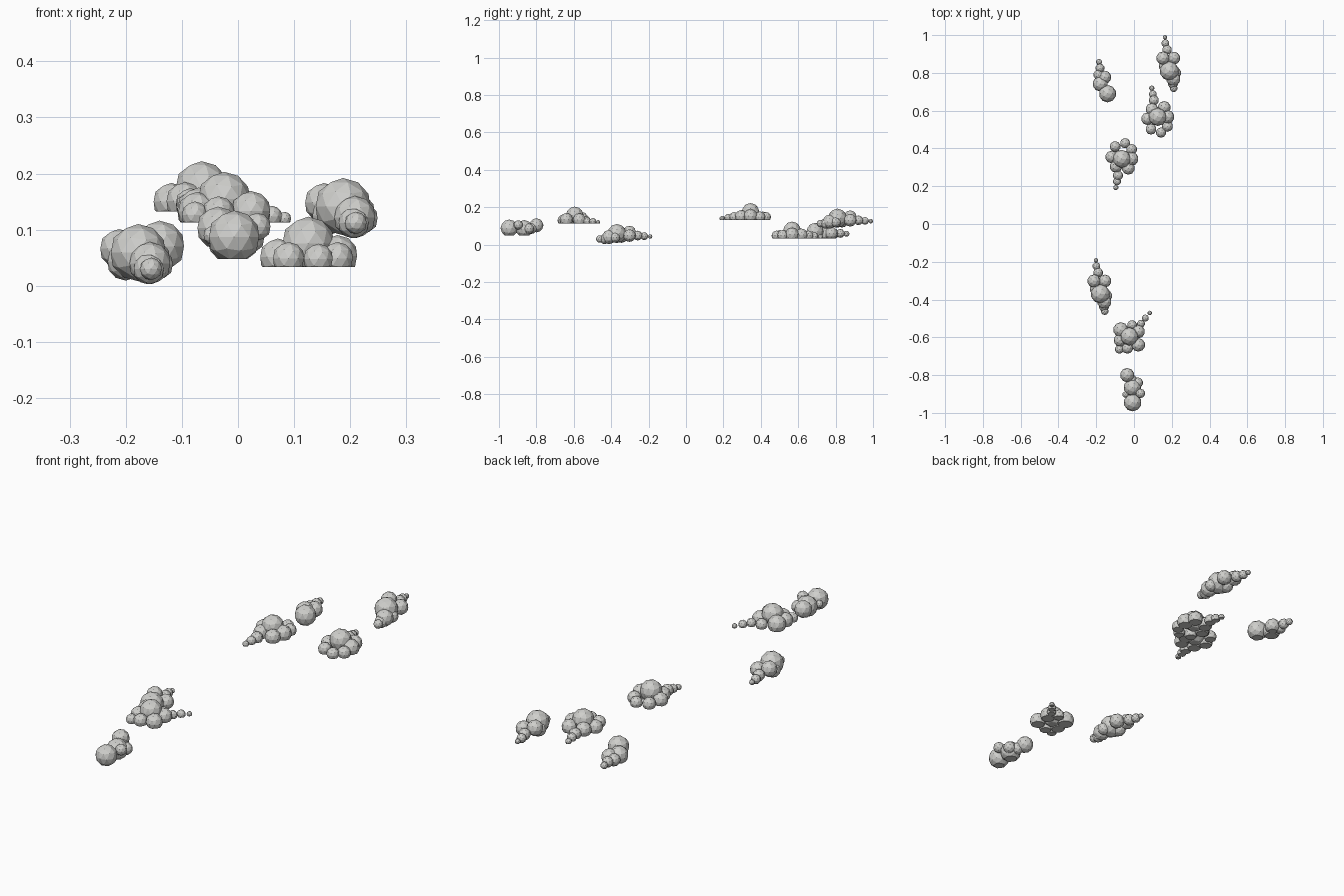
import bpy, bmesh
from mathutils import Vector, Matrix

white = bpy.data.materials.new("cloud_white")
white.diffuse_color = (0.62, 0.62, 0.60, 1)


def cloud(name, puffs, base):
    """Low-poly puffs (x, y, z, r), each sliced flat at the base height."""
    bm = bmesh.new()
    for x, y, z, r in puffs:
        part = bmesh.new()
        bmesh.ops.create_icosphere(part, subdivisions=2, radius=r,
                                   matrix=Matrix.Translation((x, y, z)))
        cut = bmesh.ops.bisect_plane(
            part, geom=part.verts[:] + part.edges[:] + part.faces[:],
            plane_co=(0, 0, base), plane_no=(0, 0, -1), clear_outer=True)
        rim = [e for e in cut["geom_cut"] if isinstance(e, bmesh.types.BMEdge)]
        if rim:
            bmesh.ops.holes_fill(part, edges=[e for e in part.edges if e.is_boundary], sides=0)
        bmesh.ops.recalc_face_normals(part, faces=part.faces[:])
        tmp = bpy.data.meshes.new("tmp")
        part.to_mesh(tmp)
        part.free()
        bm.from_mesh(tmp)
        bpy.data.meshes.remove(tmp)
    me = bpy.data.meshes.new(name)
    bm.to_mesh(me)
    bm.free()
    me.materials.append(white)
    ob = bpy.data.objects.new(name, me)
    bpy.context.collection.objects.link(ob)


def flat_cloud(name, cx, cy, base, lobes, flip=1):
    """One big dome ringed by half-sunk lobes with a trailing tail."""
    puffs = [(cx, cy, base + 0.042, 0.048)]
    puffs += [(cx + x, cy + flip * y, base + 0.55 * r, r) for x, y, r in lobes]
    cloud(name, puffs, base)


# Broad flat-bottomed clouds: the first shape is used twice, once mirrored
ring = [(-.054, -.01, .033), (.052, 0, .037), (-.035, -.065, .029),
        (.018, -.083, .027), (.052, -.05, .029), (-.03, .04, .034),
        (.035, .05, .034), (-.02, .088, .027), (-.025, .12, .021),
        (-.031, .152, .014)]
flat_cloud("broad_cloud_back", 0.125, 0.567, 0.033, ring)
flat_cloud("broad_cloud_middle", -0.065, 0.345, 0.132, ring, -1)

bent = [(-.045, .035, .040), (-.048, -.02, .035), (-.052, -.068, .024),
        (-.01, -.062, .030), (.048, -.045, .036), (.048, .025, .035),
        (.015, .06, .026), (.062, .067, .021), (.085, .097, .019),
        (.108, .124, .012)]
flat_cloud("broad_cloud_front", -0.025, -0.595, 0.113, bent)

# Slim tilted cloud, used twice
slim = [(.164, .988, .125, .012), (.166, .957, .127, .021),
        (.175, .922, .130, .026), (.153, .878, .148, .035),
        (.211, .878, .130, .034), (.187, .81, .141, .051),
        (.165, .835, .125, .034), (.208, .768, .122, .038),
        (.222, .80, .120, .028), (.206, .745, .112, .028),
        (.210, .718, .112, .020)]
cloud("slim_cloud_back", slim, 0.085)
cloud("slim_cloud_front",
      [(x - .365, y - 1.18, z - .082, r) for x, y, z, r in slim], 0.003)

# Small tapering cloud
cloud("small_cloud_back",
      [(-.185, .858, .058, .016), (-.180, .825, .060, .024),
       (-.187, .790, .058, .028), (-.155, .777, .060, .035),
       (-.178, .742, .060, .041), (-.140, .690, .070, .046)], 0.033)

# Small lumpy cloud at the front
cloud("small_cloud_front",
      [(-.036, -.800, .103, .038), (-.008, -.865, .084, .047),
       (-.007, -.945, .087, .047), (.034, -.897, .105, .025),
       (-.045, -.903, .090, .017), (-.012, -.825, .085, .028),
       (.020, -.840, .085, .028)], 0.048)
